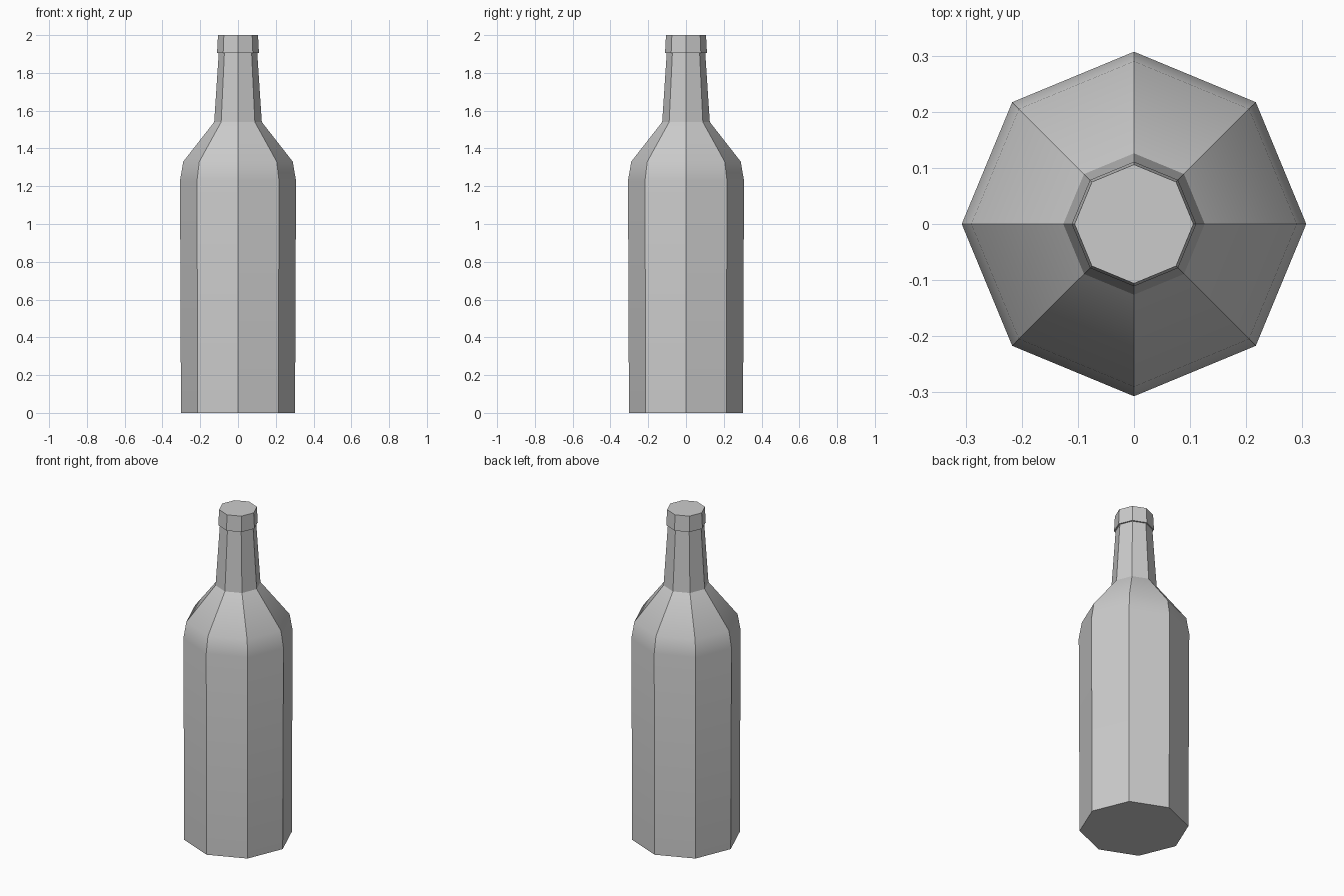
import bpy, bmesh
from math import cos, sin, pi, radians

if "Cube" in bpy.data.objects:
    bpy.data.objects.remove(bpy.data.objects["Cube"])

SIDES = 8


def lathe(name, profile):
    """Closed eight-sided solid from (radius, height) rings, bottom to top."""
    bm = bmesh.new()
    rings = [[bm.verts.new((r * cos(2 * pi * i / SIDES), r * sin(2 * pi * i / SIDES), z))
              for i in range(SIDES)] for r, z in profile]
    for low, high in zip(rings, rings[1:]):
        for i in range(SIDES):
            j = (i + 1) % SIDES
            bm.faces.new((low[i], low[j], high[j], high[i]))
    bm.faces.new(rings[0][::-1])
    bm.faces.new(rings[-1])
    mesh = bpy.data.meshes.new(name)
    bm.to_mesh(mesh)
    bm.free()
    obj = bpy.data.objects.new(name, mesh)
    bpy.context.collection.objects.link(obj)
    bpy.ops.object.select_all(action='DESELECT')
    obj.select_set(True)
    bpy.context.view_layer.objects.active = obj
    bpy.ops.object.shade_smooth_by_angle(angle=radians(30))
    return obj


# Base, straight body, rounded shoulder, neck, and stepped lip in one closed profile
lathe("bottle", [
    (0.302, 0.0), (0.307, 1.23), (0.290, 1.33),
    (0.126, 1.54), (0.102, 1.905),
    (0.111, 1.905), (0.106, 2.0),
])
